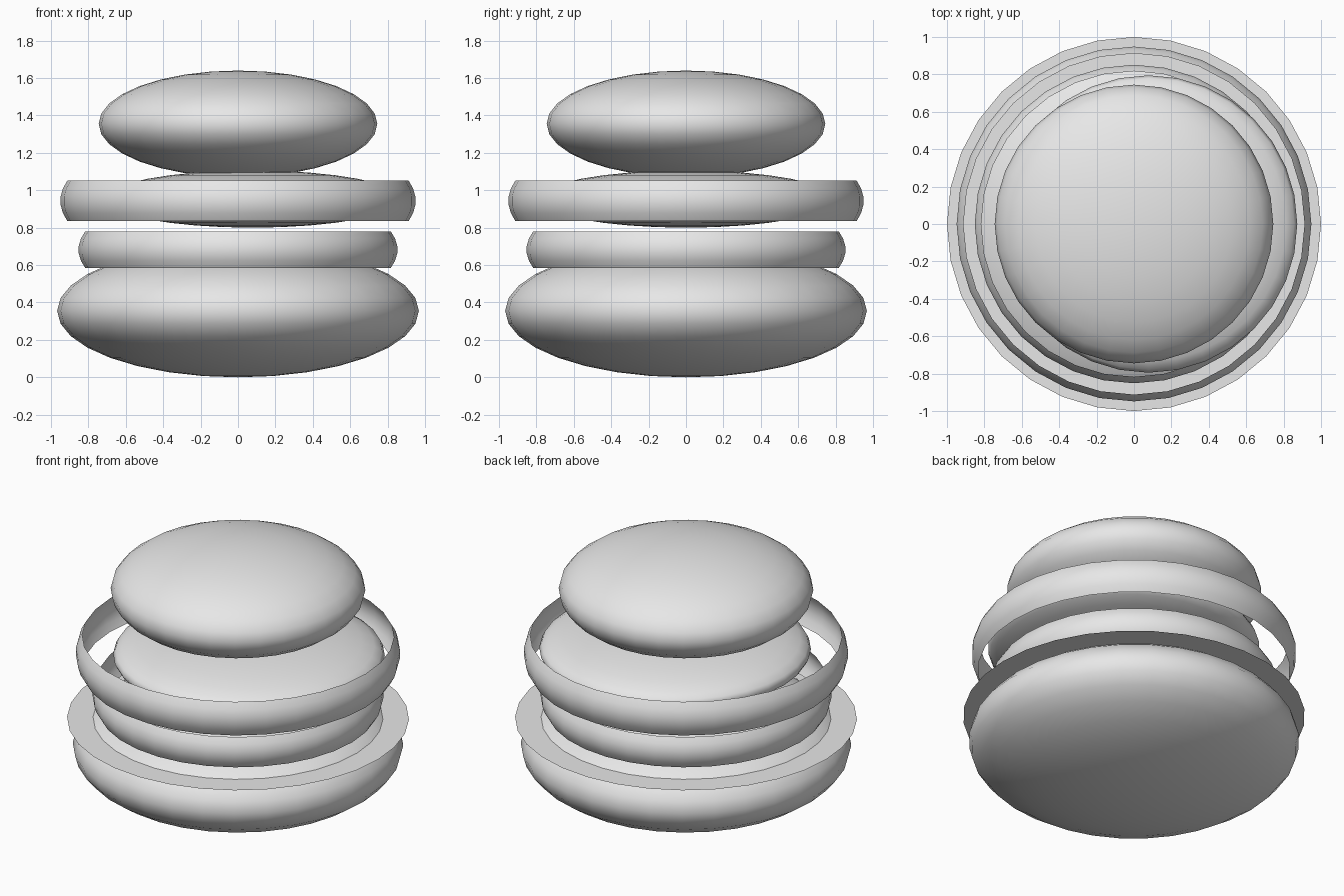
import bpy, bmesh, math

SIDES = 32

cube = bpy.data.objects.get("Cube")
if cube:
    bpy.data.objects.remove(cube, do_unlink=True)

grey = bpy.data.materials.new("light_grey")
grey.use_nodes = True
colour = (0.8, 0.8, 0.8, 1)
grey.diffuse_color = colour
grey.node_tree.nodes["Principled BSDF"].inputs["Base Color"].default_value = colour


def add_part(name, bm, location, smooth=True):
    mesh = bpy.data.meshes.new(name)
    for face in bm.faces:
        face.smooth = smooth
    bm.to_mesh(mesh)
    bm.free()
    mesh.materials.append(grey)
    obj = bpy.data.objects.new(name, mesh)
    obj.location = location
    bpy.context.collection.objects.link(obj)
    return obj


def flat_ball(name, radius, half_height, location):
    bm = bmesh.new()
    bmesh.ops.create_uvsphere(bm, u_segments=SIDES, v_segments=16, radius=1)
    bmesh.ops.scale(bm, vec=(radius, radius, half_height), verts=bm.verts)
    return add_part(name, bm, location)


def bulging_band(name, mid_radius, end_radius, low, high, steps=5):
    """Open, thin band whose outline bows outward halfway up."""
    bm = bmesh.new()
    limit = math.acos(end_radius / mid_radius)
    half = (high - low) / 2
    loops = []
    for i in range(steps + 1):
        t = limit * (2 * i / steps - 1)
        r, z = mid_radius * math.cos(t), half * math.sin(t) / math.sin(limit)
        loops.append([bm.verts.new((r * math.cos(a), r * math.sin(a), z))
                      for a in (2 * math.pi * k / SIDES for k in range(SIDES))])
    for lower, upper in zip(loops, loops[1:]):
        for k in range(SIDES):
            n = (k + 1) % SIDES
            bm.faces.new((lower[k], lower[n], upper[n], upper[k]))
    return add_part(name, bm, (0, 0, (low + high) / 2))


# Buns and the slightly off-centre patty
flat_ball("bottom_bun", 0.967, 0.355, (0, 0, 0.355))
flat_ball("patty", 0.795, 0.153, (0.078, 0, 0.953))
flat_ball("top_bun", 0.745, 0.285, (0, 0, 1.355))

# Flat leaf resting around the bottom bun
bm = bmesh.new()
bmesh.ops.create_circle(bm, cap_ends=True, segments=SIDES, radius=1)
add_part("flat_leaf", bm, (0, 0, 0.522), smooth=False)

# Open filling bands
bulging_band("lower_band", 0.853, 0.817, 0.585, 0.78)
bulging_band("upper_band", 0.95, 0.912, 0.835, 1.052)
